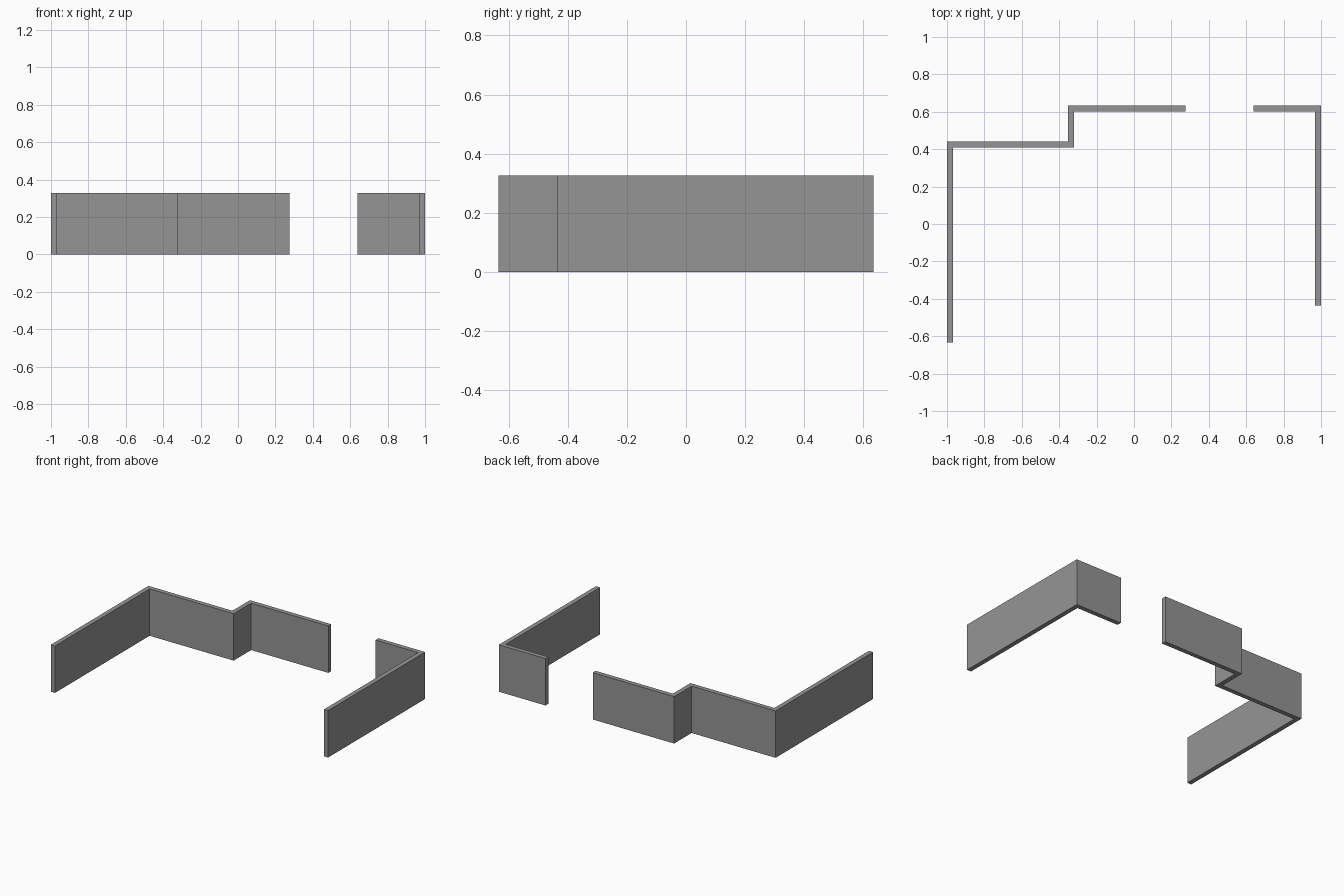
import bpy
import bmesh

cube = bpy.data.objects.get("Cube")
if cube:
    bpy.data.objects.remove(cube, do_unlink=True)

HEIGHT = 0.327
THICK = 0.032

grey = bpy.data.materials.new("plain grey")
grey.use_nodes = True
COLOUR = (0.3, 0.3, 0.3, 1)
grey.diffuse_color = COLOUR
grey.node_tree.nodes["Principled BSDF"].inputs["Base Color"].default_value = COLOUR


def wall(name, path):
    """Extrude a mitred wall along a right-angled centre line."""
    def side(sign):
        pts = []
        for i, (x, y) in enumerate(path):
            normals = set()
            for a, b in zip(path[max(i - 1, 0):i + 1], path[max(i - 1, 0) + 1:i + 2]):
                dx, dy = b[0] - a[0], b[1] - a[1]
                length = abs(dx) + abs(dy)
                normals.add((-dy / length, dx / length))
            ox = sum(n[0] for n in normals) * sign * THICK / 2
            oy = sum(n[1] for n in normals) * sign * THICK / 2
            pts.append((x + ox, y + oy))
        return pts

    bm = bmesh.new()
    left = [bm.verts.new((x, y, 0)) for x, y in side(1)]
    right = [bm.verts.new((x, y, 0)) for x, y in side(-1)]
    base = [bm.faces.new((left[i], right[i], right[i + 1], left[i + 1]))
            for i in range(len(path) - 1)]
    top = bmesh.ops.extrude_face_region(bm, geom=base, use_keep_orig=True)
    verts = [g for g in top["geom"] if isinstance(g, bmesh.types.BMVert)]
    bmesh.ops.translate(bm, verts=verts, vec=(0, 0, HEIGHT))
    bmesh.ops.recalc_face_normals(bm, faces=bm.faces)
    mesh = bpy.data.meshes.new(name)
    bm.to_mesh(mesh)
    bm.free()
    mesh.materials.append(grey)
    obj = bpy.data.objects.new(name, mesh)
    bpy.context.collection.objects.link(obj)


# Outer edges of the layout, moved in by half the wall thickness
h = THICK / 2
edge, back, step = 1 - h, 0.634 - h, 0.441 - h

# Stepped wall: side, recessed back, jog, rear back
wall("stepped_wall", [(-edge, -0.634), (-edge, step), (-0.336, step),
                      (-0.336, back), (0.275, back)])

# Corner wall beyond the doorway gap
wall("corner_wall", [(0.64, back), (edge, back), (edge, -0.436)])
